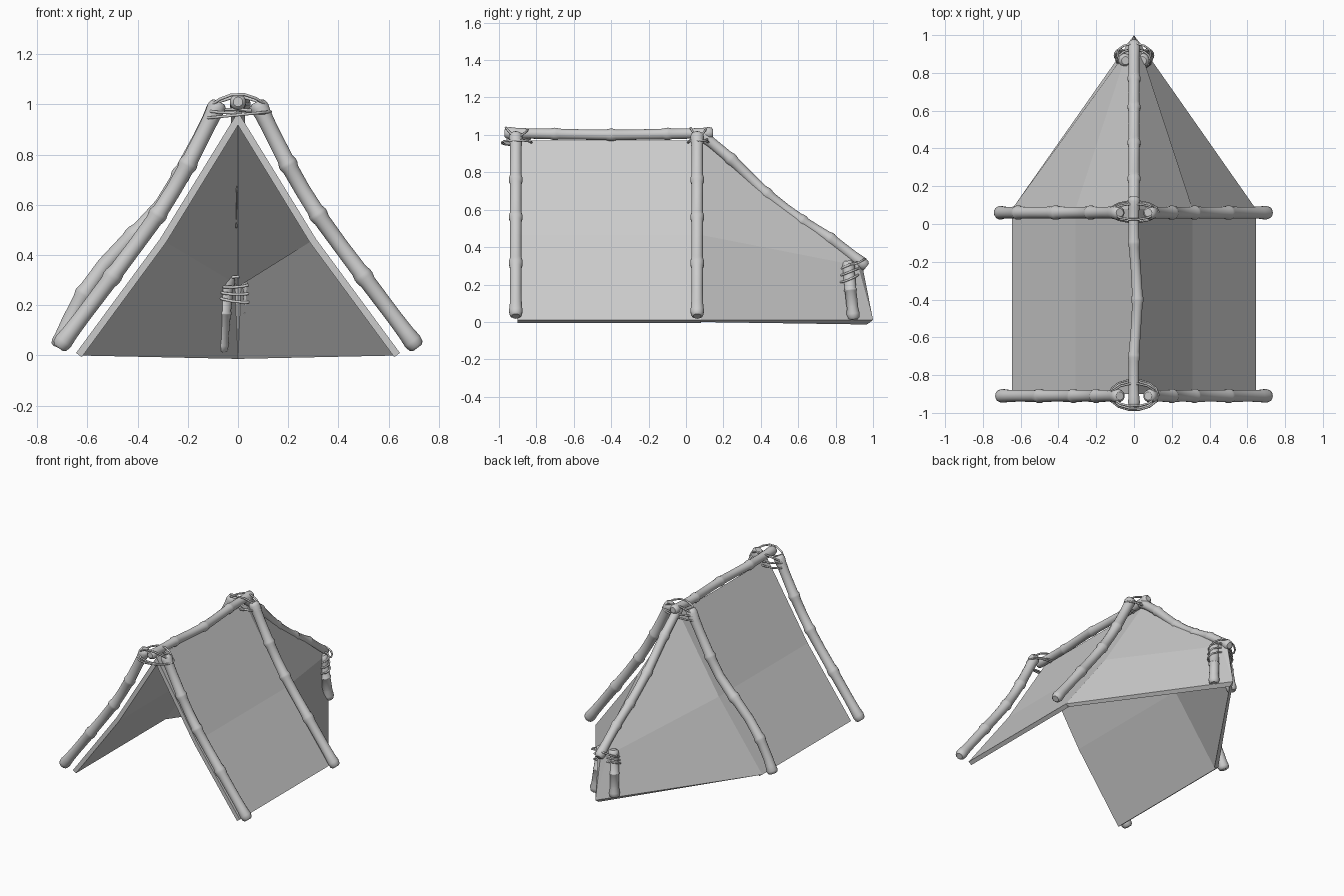
import bpy, bmesh, math
from mathutils import Vector

if "Cube" in bpy.data.objects:
    bpy.data.objects.remove(bpy.data.objects["Cube"])


def catmull(p, i, t):
    a, b, c, d = p[max(i - 1, 0)], p[i], p[i + 1], p[min(i + 2, len(p) - 1)]
    return 0.5 * (2 * b + (c - a) * t + (2 * a - 5 * b + 4 * c - d) * t * t
                  + (3 * b - a - 3 * c + d) * t ** 3)


def pole(name, pts, r=0.033, knots=4, sides=14):
    """Crooked wooden pole with swollen knots and rounded ends."""
    p = [Vector(q) for q in pts]
    n = len(p) - 1
    length = sum((p[i + 1] - p[i]).length for i in range(n))
    e = 0.014 / length
    stops = [(0, 0.66), (e, 0.98), (3 * e, 1.12), (6 * e, 1.0)]
    for k in range(1, knots):
        u = k / knots
        stops += [(u - 0.022, 0.98), (u - 0.006, 1.14), (u + 0.006, 1.14), (u + 0.022, 0.98)]
    stops += [((k + 0.5) / knots, 0.95) for k in range(knots)]
    stops += [(1 - 6 * e, 1.0), (1 - 3 * e, 1.12), (1 - e, 0.98), (1, 0.66)]
    stops.sort()

    def at(u):
        i = min(int(u * n), n - 1)
        return catmull(p, i, u * n - i)

    bm = bmesh.new()
    rings = []
    side = Vector((0, 1, 0)) if abs((p[-1] - p[0]).normalized().y) < 0.6 else Vector((1, 0, 0))
    for u, s in stops:
        tan = (at(min(u + 0.01, 1)) - at(max(u - 0.01, 0))).normalized()
        a = tan.cross(side).normalized()
        b = tan.cross(a)
        rings.append([bm.verts.new(at(u) + r * s * (a * math.cos(t) + b * math.sin(t)))
                      for t in (2 * math.pi * k / sides for k in range(sides))])
    for lo, hi in zip(rings, rings[1:]):
        for k in range(sides):
            j = (k + 1) % sides
            bm.faces.new((lo[k], lo[j], hi[j], hi[k]))
    bm.faces.new(rings[0])
    bm.faces.new(rings[-1])
    bmesh.ops.recalc_face_normals(bm, faces=bm.faces)
    for f in bm.faces:
        f.smooth = len(f.verts) == 4
    me = bpy.data.meshes.new(name)
    bm.to_mesh(me)
    bm.free()
    ob = bpy.data.objects.new(name, me)
    bpy.context.collection.objects.link(ob)
    return ob


def rope(name, c, rx, ry, tilt_x=0.0, tilt_y=0.0, arch=0.0):
    """Thin closed loop lashed around pole tops."""
    cu = bpy.data.curves.new(name, 'CURVE')
    cu.dimensions = '3D'
    cu.bevel_depth = 0.006
    cu.bevel_resolution = 1
    s = cu.splines.new('POLY')
    s.points.add(13)
    s.use_cyclic_u = True
    for k, q in enumerate(s.points):
        t = 2 * math.pi * k / 14
        x, y = rx * math.cos(t), ry * math.sin(t)
        z = tilt_x * x + tilt_y * y + arch * math.sin(t) ** 2
        q.co = (c[0] + x, c[1] + y, c[2] + z, 1)
    ob = bpy.data.objects.new(name, cu)
    bpy.context.collection.objects.link(ob)


def sheet(name, verts, faces):
    """Folded cloth given thickness toward the inside."""
    me = bpy.data.meshes.new(name)
    me.from_pydata(verts, [], faces)
    ob = bpy.data.objects.new(name, me)
    bpy.context.collection.objects.link(ob)
    m = ob.modifiers.new('thickness', 'SOLIDIFY')
    m.thickness = 0.028
    m.offset = -1
    m.use_even_offset = True
    return ob


# A-frame poles
straight = [(0.075, 1.01), (0.20, 0.76), (0.32, 0.56), (0.50, 0.315), (0.715, 0.03)]
bowed = [(0.075, 1.01), (0.20, 0.77), (0.32, 0.575), (0.51, 0.385), (0.64, 0.20), (0.715, 0.03)]
for label, y in (('front', -0.91), ('middle', 0.06)):
    for s, side in ((-1, 'left'), (1, 'right')):
        prof = bowed if label == 'middle' and s < 0 else straight
        pole(f'{label}_{side}_pole', [(s * x, y, z) for x, z in prof])

# Ridge pole and sloping rear pole
pole('ridge_pole', [(0, -0.97, 1.01), (0, -0.7, 1.005), (0.018, -0.4, 1.0),
                    (0, -0.1, 1.005), (0, 0.145, 1.01)], r=0.029)
pole('rear_slope_pole', [(0, 0.07, 1.012), (0, 0.24, 0.87), (0, 0.43, 0.685),
                         (0, 0.62, 0.54), (0, 0.77, 0.445), (0, 0.965, 0.295)], r=0.03, knots=5)

# Short rear legs
for s, side in ((-1, 'left'), (1, 'right')):
    pole(f'rear_{side}_leg', [(s * 0.045, 0.865, 0.325), (s * 0.06, 0.88, 0.17),
                              (s * 0.075, 0.897, 0.012)], r=0.032, knots=2)

# Cloth over the main frame
sec = [(-0.645, 0.01), (-0.31, 0.465), (0, 0.97), (0.31, 0.465), (0.645, 0.01)]
sheet('main_cloth', [(x, y, z) for y in (-0.9, 0.08) for x, z in sec],
      [(i, i + 1, i + 6, i + 5) for i in range(4)])

# Cloth tapering to the back
back = [(0, 1.0, 0.01), (0, 0.945, 0.29)]
sheet('rear_cloth', [(x, 0.08, z) for x, z in sec] + back + [(-0.035, 0.92, 0.30), (0.035, 0.92, 0.30)],
      [(0, 1, 7, 5), (1, 2, 6, 7), (2, 3, 8, 6), (3, 4, 5, 8), (5, 7, 6), (5, 6, 8)])

# Rope lashings
for label, y, ry in (('front', -0.905, 0.08), ('middle', 0.065, 0.055)):
    rope(f'{label}_rope_low', (0, y, 0.958), 0.13, ry, 0.10)
    rope(f'{label}_rope_mid', (0, y, 0.972), 0.122, ry * 0.9, -0.03, 0.1)
    rope(f'{label}_rope_high', (0, y, 0.99), 0.115, ry * 0.75, 0.02, -0.1, 0.045)
for k in range(3):
    rope(f'rear_rope_{k}', (0, 0.87, 0.235 + 0.03 * k), 0.095 - 0.005 * k, 0.055, 0.1 * (k - 1), 0.4)
rope('rear_rope_top', (0, 0.90, 0.305), 0.09, 0.055, 0.05, 0.2, 0.02)
